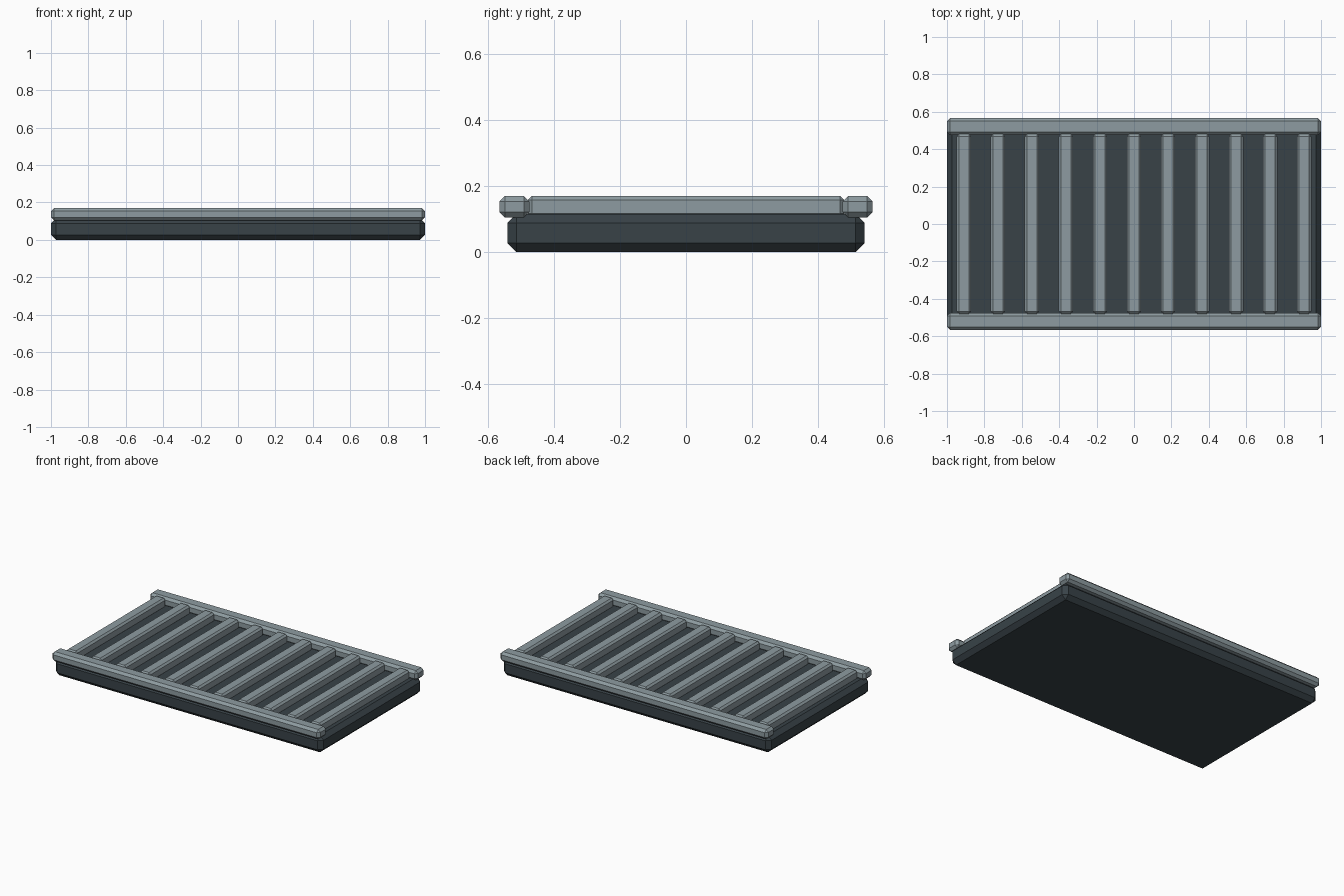
import bpy

cube = bpy.data.objects.get("Cube")
if cube:
    bpy.data.objects.remove(cube, do_unlink=True)


def make_material(name, color):
    mat = bpy.data.materials.new(name)
    mat.use_nodes = True
    mat.diffuse_color = color
    bsdf = mat.node_tree.nodes["Principled BSDF"]
    bsdf.inputs["Base Color"].default_value = color
    bsdf.inputs["Roughness"].default_value = 0.7
    return mat


dark = make_material("dark slate", (0.040, 0.055, 0.064, 1))
light = make_material("light steel", (0.27, 0.33, 0.355, 1))


def chamfered_box(name, center, size, chamfer, mat):
    """Box with flat single-segment chamfers on every edge."""
    bpy.ops.mesh.primitive_cube_add(size=1, location=center)
    obj = bpy.context.object
    obj.name = name
    obj.scale = size
    bpy.ops.object.transform_apply(location=False, rotation=False, scale=True)
    obj.data.materials.append(mat)
    bevel = obj.modifiers.new("Chamfer", "BEVEL")
    bevel.width = chamfer
    bevel.segments = 1
    bevel.limit_method = "NONE"
    return obj


# Solid base slab
chamfered_box("base", (0, 0, 0.0575), (2, 1.085, 0.115), 0.027, dark)

# Long side rails
for name, side in (("front_rail", -1), ("back_rail", 1)):
    chamfered_box(name, (0, side * 0.521, 0.1375), (2, 0.09, 0.065), 0.016, light)

# Evenly spaced cross slats
slats = 11
pitch = 0.182
for i in range(slats):
    x = (i - (slats - 1) / 2) * pitch
    chamfered_box(f"slat_{i + 1}", (x, 0, 0.1375), (0.077, 0.96, 0.065), 0.012, light)
